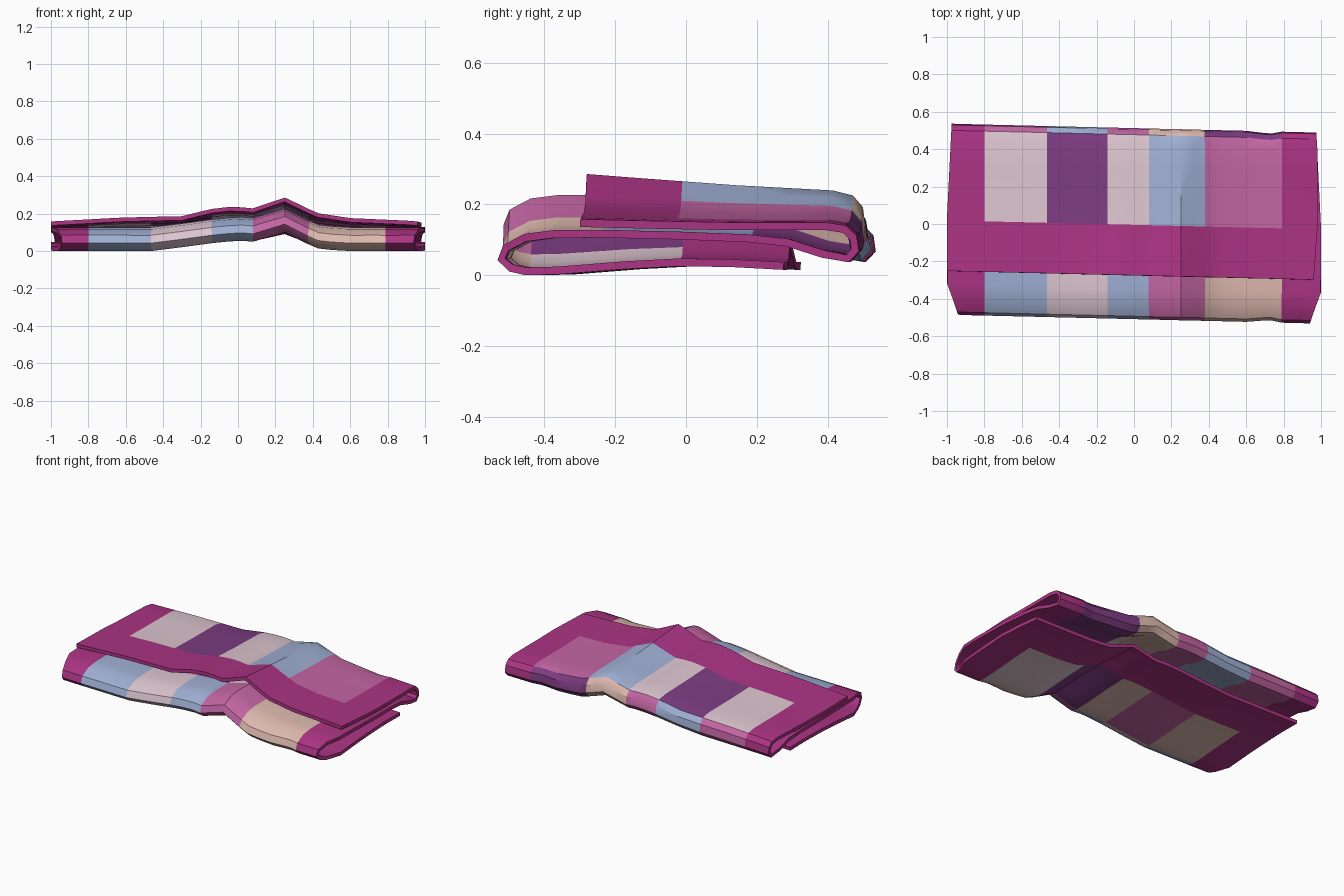
import bpy, bmesh

if "Cube" in bpy.data.objects:
    bpy.data.objects.remove(bpy.data.objects["Cube"])

# ---- colours (sRGB bytes converted to linear) ----
def lin(c):
    c /= 255
    return c / 12.92 if c <= 0.04045 else ((c + 0.055) / 1.055) ** 2.4

COLOURS = [("crimson border", (172, 52, 132)), ("pale pink", (222, 198, 208)),
           ("dark purple", (125, 60, 130)), ("dusty blue", (160, 176, 212)),
           ("orchid pink", (196, 102, 164)), ("peach tan", (222, 186, 175))]
CRIMSON, PALE, PURPLE, BLUE, PINK, TAN = range(6)

# ---- cloth profile: (y, z, share of upper lift, patch row of next strip) ----
PROFILE = [(-0.275, 0.147, 1, 0), (-0.15, 0.144, 1, 0), (-0.005, 0.141, 1, 1),
           (0.15, 0.138, 1, 1), (0.30, 0.138, 1, 1), (0.42, 0.138, 1, 1),
           (0.472, 0.130, .9, 2), (0.496, 0.107, .7, 2), (0.502, 0.070, .4, 2),
           (0.480, 0.047, .2, 2), (0.41, 0.060, 0, 2), (0.31, 0.092, 0, 2),
           (0.20, 0.104, 0, 3), (0.0, 0.112, 0, 3), (-0.22, 0.117, 0, 4),
           (-0.35, 0.116, 0, 4), (-0.43, 0.106, 0, 4), (-0.485, 0.077, 0, 4),
           (-0.498, 0.045, 0, 4), (-0.47, 0.020, 0, 4), (-0.43, 0.011, 0, 5),
           (-0.34, 0.013, 0, 5), (-0.15, 0.028, 0, 5), (0.0, 0.036, 0, 0),
           (0.15, 0.034, 0, 0), (0.30, 0.026, 0, 0)]
# patch colours across x for every row
ROWS = {1: (PALE, PURPLE, PALE, BLUE, PINK), 2: (PINK, BLUE, PINK, TAN, PURPLE),
        3: (TAN, PINK, PURPLE, PALE, BLUE), 4: (BLUE, PALE, BLUE, PINK, TAN),
        5: (TAN, PINK, TAN, PURPLE, PALE)}
BOUNDS = (-0.8, -0.465, -0.14, 0.08, 0.375, 0.79)
XS = (-1, -0.9, -0.8, -0.63, -0.465, -0.3, -0.14, -0.05, 0.02, 0.08, 0.17, 0.25,
      0.31, 0.375, 0.43, 0.5, 0.6, 0.7, 0.74, 0.79, 0.9, 1)

# ---- lift of the hump along x for the upper flap and the lower layers ----
UPPER = ((-1, 0), (-0.6, .022), (-0.3, .028), (-0.12, .072), (-0.02, .08), (0.08, .07),
         (0.25, .128), (0.42, .045), (0.6, .018), (1, 0))
LOWER = ((-1, 0), (-0.45, 0), (-0.14, .042), (0, .056), (0.08, .05),
         (0.25, .100), (0.42, .015), (0.55, 0), (1, 0))

def interp(table, x):
    for (x0, v0), (x1, v1) in zip(table, table[1:]):
        if x <= x1:
            return v0 + (v1 - v0) * (x - x0) / (x1 - x0)
    return table[-1][1]

def place(x, y, z, w):
    fade = 1 - 0.42 * max(0, y + 0.28) if y > -0.28 else 1
    lift = fade * (w * interp(UPPER, x) + (1 - w) * interp(LOWER, x))
    notch = 0.02 if 0.69 < x < 0.75 and abs(y) > 0.42 else 0   # small pinch in folds
    yy = y * (1 - notch) - 0.024 * x
    xx = x
    if abs(x) == 1:                                            # rounded fold corners
        inset = 0.025 * max(0, y) / 0.5
        if y < -0.34:
            inset = 0.06 * (-0.34 - y) / 0.16
        if w == 1 and x > 0:
            inset = 0.02 + 0.02 * max(0, -y) / 0.28
        xx = x * (1 - inset)
    return xx, yy, z + lift

def colour(x, row):
    if row == 0 or x < BOUNDS[0] or x > BOUNDS[-1]:
        return CRIMSON
    return ROWS[row][sum(x > b for b in BOUNDS[1:-1])]

# ---- folded quilt: sheet swept along x, then thickened ----
bm = bmesh.new()
grid = [[bm.verts.new(place(x, y, z, w)) for x in XS] for y, z, w, _ in PROFILE]
for i in range(len(PROFILE) - 1):
    for j in range(len(XS) - 1):
        f = bm.faces.new((grid[i][j], grid[i][j + 1], grid[i + 1][j + 1], grid[i + 1][j]))
        f.material_index = colour((XS[j] + XS[j + 1]) / 2, PROFILE[i][3])
        f.smooth = True
mesh = bpy.data.meshes.new("folded_quilt")
bm.to_mesh(mesh)
bm.free()
for name, rgb in COLOURS:
    mat = bpy.data.materials.new(name)
    mat.diffuse_color = (*map(lin, rgb), 1)
    mat.use_nodes = True
    mat.node_tree.nodes["Principled BSDF"].inputs["Base Color"].default_value = mat.diffuse_color
    mesh.materials.append(mat)
quilt = bpy.data.objects.new("folded_quilt", mesh)
bpy.context.collection.objects.link(quilt)
solid = quilt.modifiers.new("thickness", 'SOLIDIFY')
solid.thickness = 0.022
solid.offset = 0

bpy.context.view_layer.objects.active = quilt
quilt.select_set(True)
bpy.ops.object.modifier_apply(modifier="thickness")
bpy.ops.object.shade_smooth_by_angle(angle=0.6)
